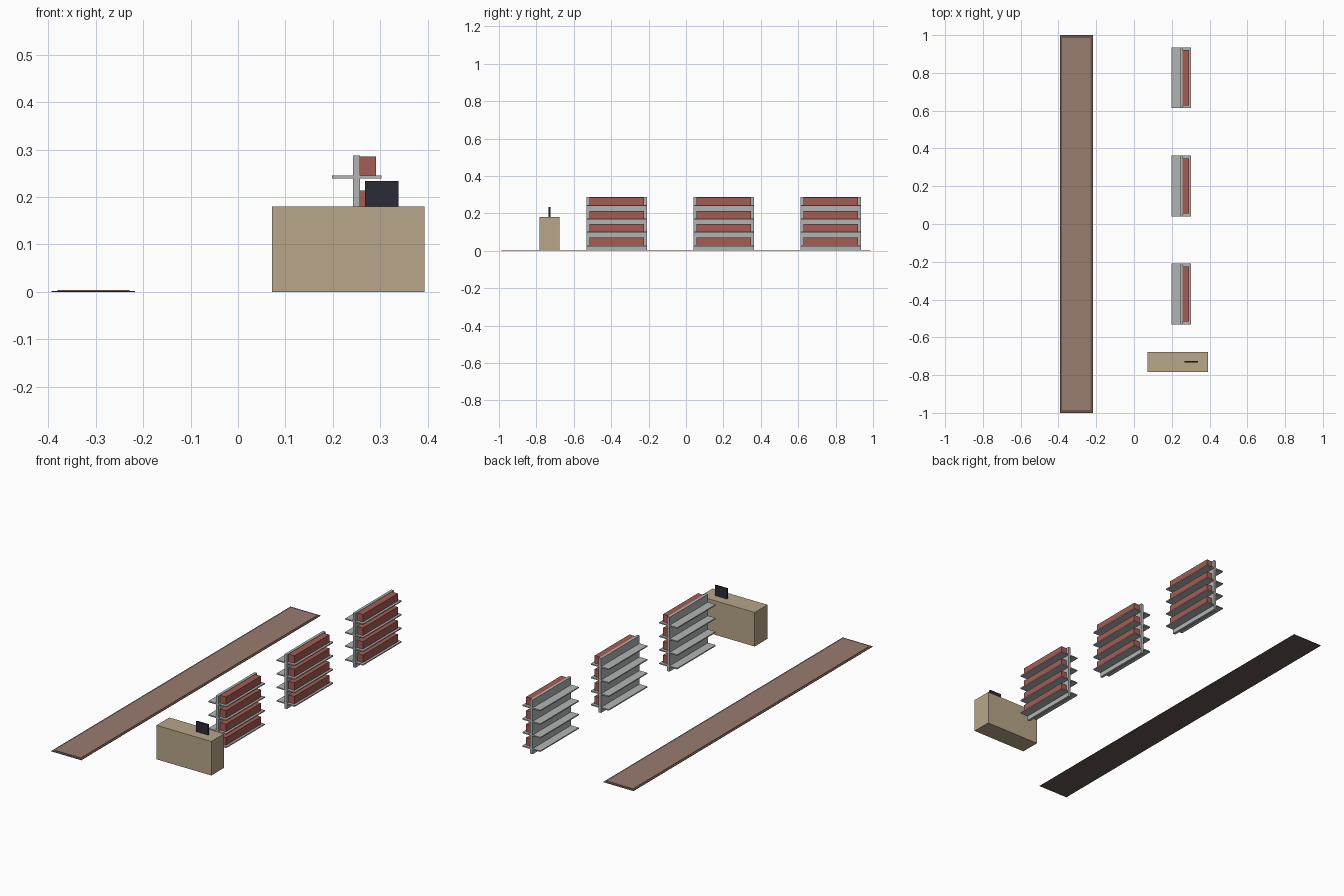
import bpy
import bmesh

default = bpy.data.objects.get("Cube")
if default:
    bpy.data.objects.remove(default, do_unlink=True)


def material(name, rgb):
    """Flat material from display colour values, converted to linear."""
    lin = [c / 12.92 if c <= 0.04045 else ((c + 0.055) / 1.055) ** 2.4 for c in rgb]
    mat = bpy.data.materials.new(name)
    mat.use_nodes = True
    mat.diffuse_color = (*lin, 1)
    mat.node_tree.nodes["Principled BSDF"].inputs["Base Color"].default_value = (*lin, 1)
    return mat


tan = material("tan wood", (0.72, 0.65, 0.54))
grey = material("shelf grey", (0.70, 0.71, 0.71))
red = material("muted red", (0.65, 0.36, 0.33))
black = material("dark screen", (0.17, 0.17, 0.21))
brown = material("rug brown", (0.60, 0.49, 0.44))
dark_brown = material("rug border", (0.40, 0.34, 0.31))


def box(name, x, y, z, mat):
    """Box spanning the given (low, high) ranges on each axis."""
    bm = bmesh.new()
    bmesh.ops.create_cube(bm, size=1)
    for v in bm.verts:
        v.co = [r[0] if c < 0 else r[1] for c, r in zip(v.co, (x, y, z))]
    mesh = bpy.data.meshes.new(name)
    bm.to_mesh(mesh)
    bm.free()
    mesh.materials.append(mat)
    obj = bpy.data.objects.new(name, mesh)
    bpy.context.collection.objects.link(obj)
    return obj


# Long runner: border layer with a raised centre
box("runner_border", (-0.393, -0.217), (-1, 1), (0, 0.002), dark_brown)
box("runner_centre", (-0.381, -0.229), (-0.986, 0.986), (0.002, 0.004), brown)

# Counter with an upright screen
box("counter", (0.072, 0.393), (-0.784, -0.677), (0, 0.18), tan)
box("counter_screen", (0.268, 0.339), (-0.734, -0.725), (0.18, 0.234), black)

# Three shelf units: central panel, shelves through both sides, goods on one side
half, goods_half = 0.161, 0.146
for unit in range(3):
    yc = -0.37 + unit * 0.572
    span = (yc - half, yc + half)
    box(f"shelf_panel_{unit + 1}", (0.243, 0.257), span, (0, 0.287), grey)
    for level in range(4):
        z = 0.024 + level * 0.0717
        tag = f"{unit + 1}_{level + 1}"
        for side, x in (("right", (0.198, 0.243)), ("left", (0.257, 0.303))):
            box(f"shelf_{side}_{tag}", x, span, (z, z + 0.006), grey)
        box(f"goods_{tag}", (0.257, 0.291), (yc - goods_half, yc + goods_half),
            (z + 0.006, z + 0.046), red)
